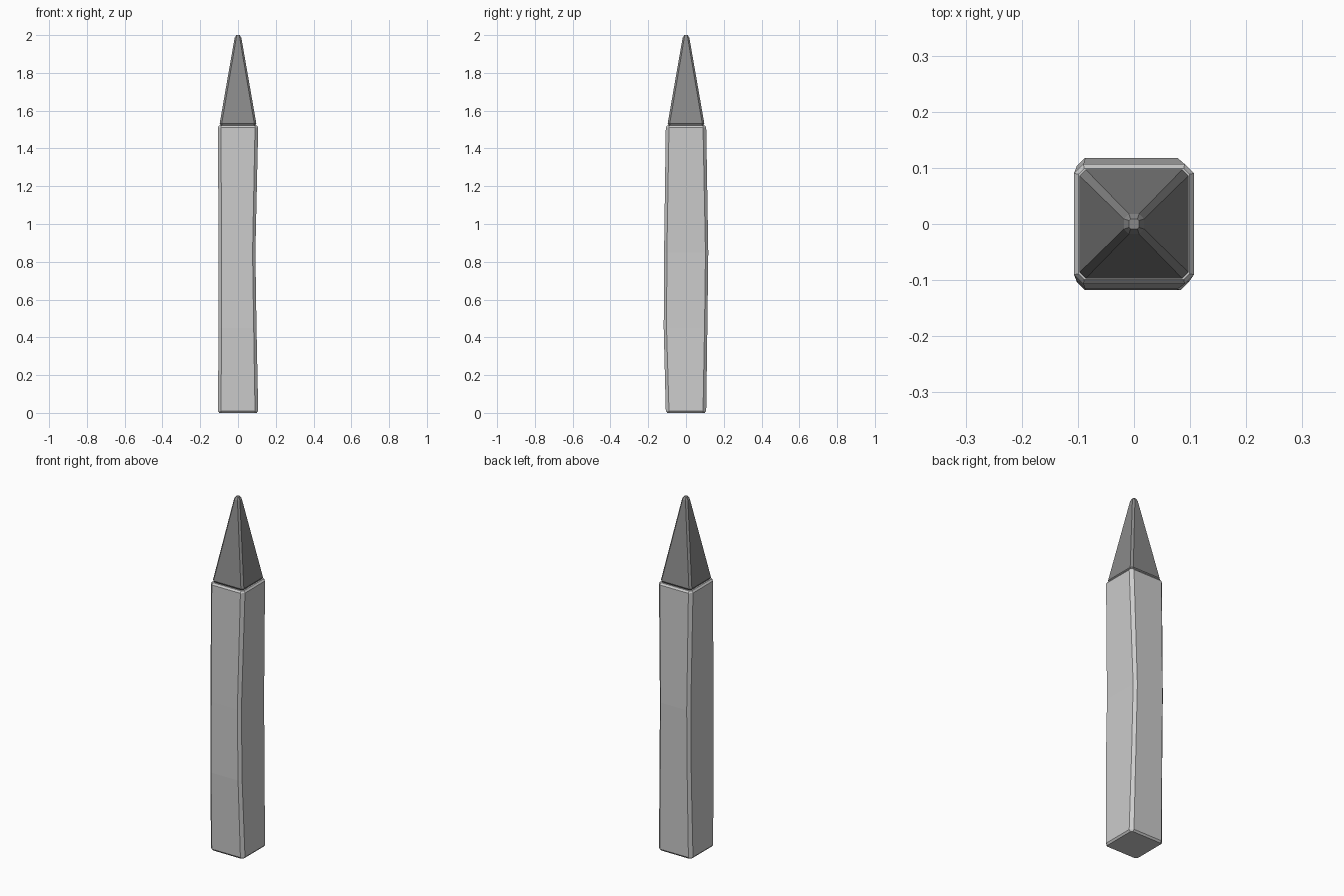
import bpy, bmesh

if "Cube" in bpy.data.objects:
    bpy.data.objects.remove(bpy.data.objects["Cube"])


def loft(name, rings):
    """Stack of chamfered rectangles: (z, x0, x1, y0, y1, corner cut)."""
    bm = bmesh.new()
    loops = []
    for z, x0, x1, y0, y1, c in rings:
        pts = [(x0 + c, y0), (x1 - c, y0), (x1, y0 + c), (x1, y1 - c),
               (x1 - c, y1), (x0 + c, y1), (x0, y1 - c), (x0, y0 + c)]
        loops.append([bm.verts.new((x, y, z)) for x, y in pts])
    for a, b in zip(loops, loops[1:]):
        for i in range(8):
            j = (i + 1) % 8
            bm.faces.new((a[i], a[j], b[j], b[i]))
    bm.faces.new(loops[0][::-1])
    bm.faces.new(loops[-1])
    bmesh.ops.recalc_face_normals(bm, faces=bm.faces)
    mesh = bpy.data.meshes.new(name)
    bm.to_mesh(mesh)
    bm.free()
    obj = bpy.data.objects.new(name, mesh)
    bpy.context.collection.objects.link(obj)
    return obj


def square(z, r, c):
    return (z, -r, r, -r, r, c)


def grey(obj, name, value):
    mat = bpy.data.materials.new(name)
    mat.diffuse_color = (value, value, value, 1)
    mat.use_nodes = True
    mat.node_tree.nodes["Principled BSDF"].inputs["Base Color"].default_value = mat.diffuse_color
    obj.data.materials.append(mat)


# Post shaft: slightly warped, hand-hewn block with bevelled edges
loft("post_shaft", [
    square(0.0, 0.099, 0.010),
    square(0.010, 0.107, 0.017),
    (0.45, -0.102, 0.098, -0.118, 0.113, 0.015),
    (0.85, -0.102, 0.092, -0.116, 0.118, 0.015),
    square(1.512, 0.107, 0.017),
    square(1.522, 0.099, 0.010),
])

# Pointed cap: darker tapered spike with a blunt end
cap = loft("spike_cap", [
    square(1.520, 0.090, 0.007),
    square(1.532, 0.097, 0.011),
    square(1.985, 0.018, 0.009),
    square(2.0, 0.009, 0.003),
])
grey(cap, "dark_grey", 0.25)
